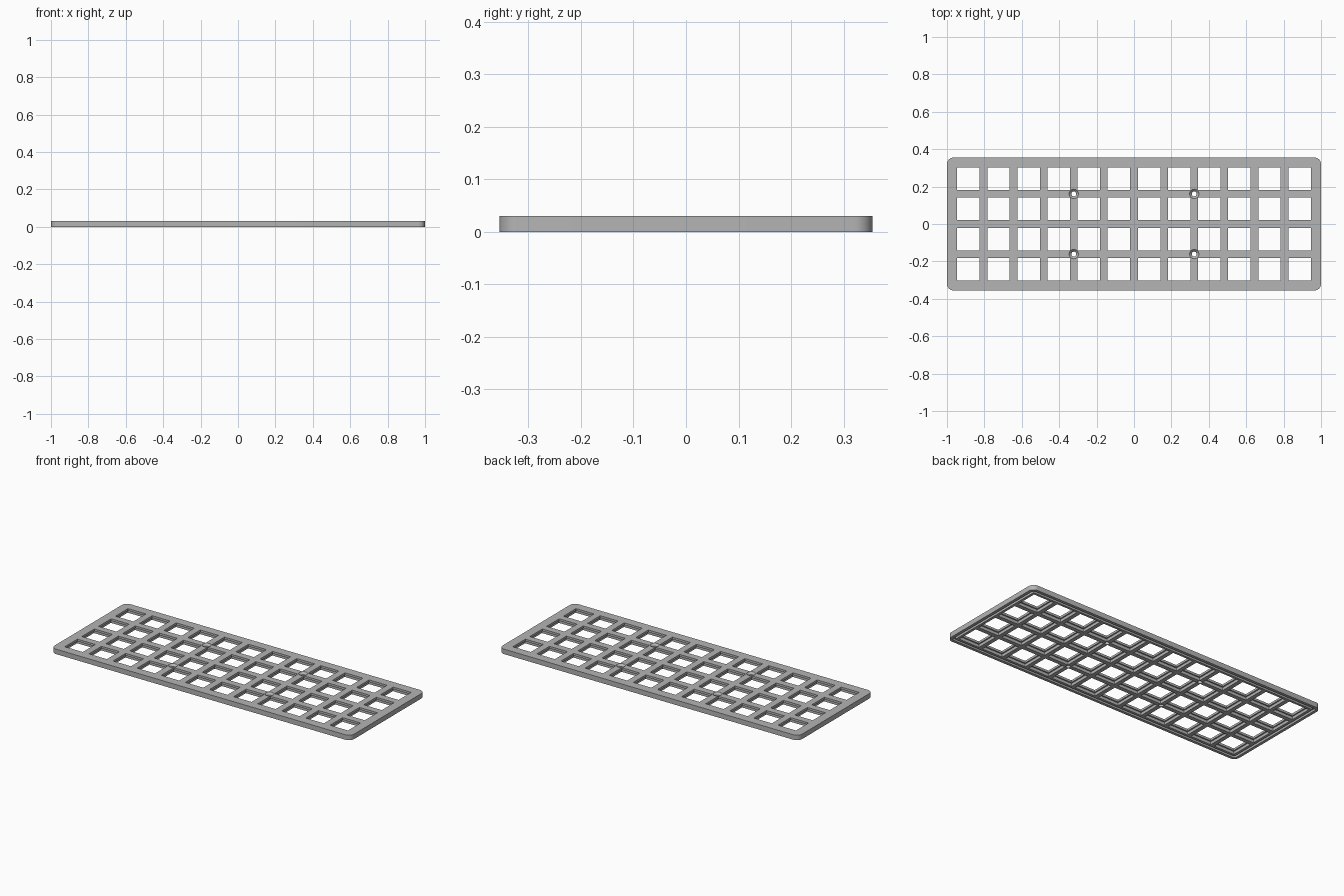
import bpy, bmesh, math

cube = bpy.data.objects.get("Cube")
if cube:
    bpy.data.objects.remove(cube, do_unlink=True)

PITCH, COLS, ROWS = 0.161, 12, 4
HALF_X, HALF_Y, HEIGHT, CORNER = 1.0, 0.355, 0.03, 0.035
OPENING, POCKET, POCKET_TOP = 0.12, 0.136, 0.017

grey = bpy.data.materials.new("plate_grey")
grey.use_nodes = True
colour = (0.46, 0.46, 0.46, 1)
grey.diffuse_color = colour
grey.node_tree.nodes["Principled BSDF"].inputs["Base Color"].default_value = colour


def make_object(name, bm):
    bmesh.ops.recalc_face_normals(bm, faces=bm.faces)
    mesh = bpy.data.meshes.new(name)
    bm.to_mesh(mesh)
    bm.free()
    obj = bpy.data.objects.new(name, mesh)
    bpy.context.collection.objects.link(obj)
    return obj


def rounded_outline(inset, steps=8):
    """Corner-rounded rectangle, moved inwards by inset."""
    r = CORNER - inset
    points = []
    for i, (sx, sy) in enumerate([(1, 1), (-1, 1), (-1, -1), (1, -1)]):
        for k in range(steps + 1):
            a = math.pi / 2 * (i + k / steps)
            points.append((sx * (HALF_X - CORNER) + r * math.cos(a),
                           sy * (HALF_Y - CORNER) + r * math.sin(a)))
    return points


def add_loop(bm, points, z):
    return [bm.verts.new((x, y, z)) for x, y in points]


def bridge(bm, a, b):
    for i in range(len(a)):
        j = (i + 1) % len(a)
        bm.faces.new((a[i], a[j], b[j], b[i]))


def stack(bm, sections):
    """Closed solid through a list of (outline, z) sections."""
    loops = [add_loop(bm, pts, z) for pts, z in sections]
    for a, b in zip(loops, loops[1:]):
        bridge(bm, a, b)
    bm.faces.new(loops[0][::-1])
    bm.faces.new(loops[-1])


def circle(x, y, r, n=24):
    return [(x + r * math.cos(math.tau * i / n), y + r * math.sin(math.tau * i / n))
            for i in range(n)]


def square_grid(name, size, z0, z1):
    """One square block under every key position."""
    bm = bmesh.new()
    h = size / 2
    for c in range(COLS):
        for r in range(ROWS):
            x = (c - (COLS - 1) / 2) * PITCH
            y = (r - (ROWS - 1) / 2) * PITCH
            outline = [(x - h, y - h), (x + h, y - h), (x + h, y + h), (x - h, y + h)]
            stack(bm, [(outline, z0), (outline, z1)])
    return make_object(name, bm)


# Plate body with rounded corners
bm = bmesh.new()
stack(bm, [(rounded_outline(0), 0), (rounded_outline(0), HEIGHT)])
plate = make_object("switch_plate", bm)
plate.data.materials.append(grey)

# Key openings, and wider pockets from below
cutters = [square_grid("opening_cutter", OPENING, -0.02, 0.05),
           square_grid("pocket_cutter", POCKET, -0.02, POCKET_TOP)]

# Groove running round the underside
bm = bmesh.new()
loops = [add_loop(bm, rounded_outline(inset), z)
         for inset, z in [(0.017, -0.02), (0.017, 0.013), (0.031, 0.013), (0.031, -0.02)]]
for i in range(4):
    bridge(bm, loops[i], loops[(i + 1) % 4])
cutters.append(make_object("groove_cutter", bm))

# Countersunk screw holes where the bars cross
bm = bmesh.new()
for sx in (-1, 1):
    for sy in (-1, 1):
        x, y = sx * 2 * PITCH, sy * PITCH
        stack(bm, [(circle(x, y, 0.013), -0.02), (circle(x, y, 0.013), 0.018),
                   (circle(x, y, 0.025), HEIGHT), (circle(x, y, 0.025), 0.05)])
cutters.append(make_object("screw_hole_cutter", bm))

# Cut the plate, then clear the cutters away
bpy.ops.object.select_all(action='DESELECT')
bpy.context.view_layer.objects.active = plate
plate.select_set(True)
for cutter in cutters:
    cutter.hide_render = True
    mod = plate.modifiers.new(cutter.name, 'BOOLEAN')
    mod.operation = 'DIFFERENCE'
    mod.solver = 'EXACT'
    mod.object = cutter
    bpy.ops.object.modifier_apply(modifier=mod.name)
    bpy.data.objects.remove(cutter, do_unlink=True)

bpy.ops.object.shade_smooth_by_angle(angle=math.radians(30))
